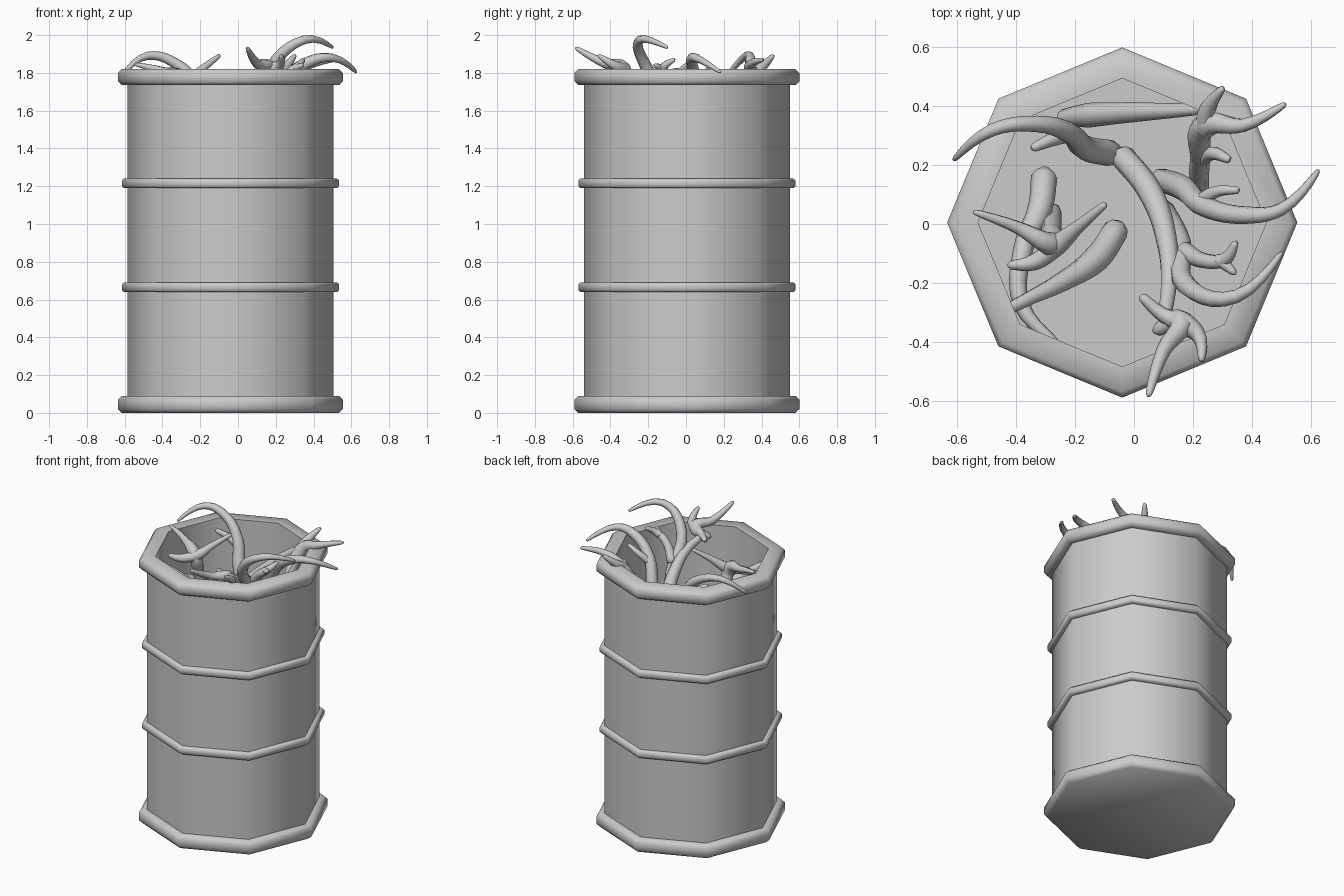
import bpy, bmesh, math

CX, CY = -0.04, 0.005


def lathe(name, profile, closed=False, sides=8):
    """Revolve a (radius, z) profile into an octagonal shell."""
    bm = bmesh.new()
    rings = []
    for r, z in profile:
        rings.append([bm.verts.new((CX + r * math.cos(2 * math.pi * i / sides),
                                    CY + r * math.sin(2 * math.pi * i / sides), z))
                      for i in range(sides)])
    pairs = list(zip(rings, rings[1:]))
    if closed:
        pairs.append((rings[-1], rings[0]))
    else:
        bm.faces.new(rings[0])
        bm.faces.new(rings[-1])
    for a, b in pairs:
        for i in range(sides):
            j = (i + 1) % sides
            bm.faces.new((a[i], a[j], b[j], b[i]))
    bmesh.ops.recalc_face_normals(bm, faces=bm.faces)
    me = bpy.data.meshes.new(name)
    bm.to_mesh(me)
    bm.free()
    ob = bpy.data.objects.new(name, me)
    bpy.context.collection.objects.link(ob)
    smooth(ob, 50)
    return ob


def smooth(ob, angle):
    bpy.ops.object.select_all(action='DESELECT')
    ob.select_set(True)
    bpy.context.view_layer.objects.active = ob
    bpy.ops.object.shade_smooth_by_angle(angle=math.radians(angle))


def antler(name, *tines):
    """Each tine is a list of (x, y, z, radius) points, swept as a tapered tube."""
    cu = bpy.data.curves.new(name, 'CURVE')
    cu.dimensions = '3D'
    cu.bevel_depth = 1.0
    cu.bevel_resolution = 2
    cu.resolution_u = 5
    cu.use_fill_caps = True
    for pts in tines:
        # short rounding point at both ends
        def end(p, q):
            d = [p[k] - q[k] for k in range(3)]
            n = math.sqrt(sum(c * c for c in d))
            return tuple(p[k] + d[k] / n * p[3] * 0.7 for k in range(3)) + (p[3] * 0.4,)
        pts = [end(pts[0], pts[1])] + list(pts) + [end(pts[-1], pts[-2])]
        sp = cu.splines.new('BEZIER')
        sp.bezier_points.add(len(pts) - 1)
        for bp, (x, y, z, r) in zip(sp.bezier_points, pts):
            bp.co = (x, y, z)
            bp.radius = r
            bp.handle_left_type = bp.handle_right_type = 'AUTO'
    ob = bpy.data.objects.new(name, cu)
    bpy.context.collection.objects.link(ob)
    bpy.ops.object.select_all(action='DESELECT')
    ob.select_set(True)
    bpy.context.view_layer.objects.active = ob
    bpy.ops.object.convert(target='MESH')
    smooth(bpy.context.object, 60)


# barrel: base rim, wall, top rim, hollow top with inner floor
lathe("barrel", [(0.575, 0), (0.595, 0.02), (0.595, 0.07), (0.575, 0.09), (0.545, 0.09),
                 (0.545, 1.735), (0.575, 1.735), (0.595, 1.755), (0.595, 1.80),
                 (0.575, 1.82), (0.49, 1.82), (0.49, 1.28)])

# two hoops
for name, z in (("lower_hoop", 0.665), ("upper_hoop", 1.215)):
    lathe(name, [(0.535, z - 0.025), (0.565, z - 0.025), (0.575, z - 0.015),
                 (0.575, z + 0.015), (0.565, z + 0.025), (0.535, z + 0.025)], closed=True)

# antlers leaning out of the barrel
antler("front_antler",
       [(-0.04, 0.23, 1.42, .042), (0.06, 0.10, 1.57, .042), (0.11, -0.05, 1.67, .037),
        (0.12, -0.18, 1.74, .03), (0.105, -0.31, 1.78, .024)],
       [(0.08, -0.36, 1.77, .022), (0.16, -0.33, 1.82, .04), (0.10, -0.43, 1.85, .025),
        (0.05, -0.58, 1.93, .01)],
       [(0.03, -0.25, 1.80, .016), (0.10, -0.31, 1.80, .025), (0.17, -0.34, 1.82, .04),
        (0.22, -0.38, 1.84, .026), (0.23, -0.46, 1.89, .011)])
antler("back_left_antler",
       [(-0.08, 0.24, 1.40, .045), (-0.17, 0.26, 1.56, .042), (-0.22, 0.31, 1.73, .036),
        (-0.33, 0.34, 1.85, .028), (-0.48, 0.32, 1.89, .022), (-0.61, 0.22, 1.79, .008)],
       [(-0.20, 0.31, 1.68, .03), (-0.27, 0.29, 1.74, .024), (-0.34, 0.26, 1.78, .015)])
antler("back_antler",
       [(-0.24, 0.36, 1.36, .03), (-0.15, 0.37, 1.46, .042), (0.0, 0.38, 1.60, .034),
        (0.12, 0.385, 1.70, .026), (0.21, 0.39, 1.76, .02)])
antler("back_right_antler",
       [(0.22, 0.10, 1.36, .035), (0.225, 0.22, 1.60, .034), (0.25, 0.34, 1.78, .044),
        (0.37, 0.335, 1.84, .024), (0.51, 0.405, 1.87, .01)],
       [(0.24, 0.32, 1.77, .036), (0.25, 0.39, 1.82, .028), (0.30, 0.46, 1.89, .011)],
       [(0.23, 0.22, 1.62, .025), (0.27, 0.24, 1.70, .024), (0.32, 0.22, 1.76, .014)])
antler("right_antler",
       [(0.09, 0.15, 1.38, .04), (0.17, 0.12, 1.58, .042), (0.24, 0.06, 1.75, .036),
        (0.38, 0.03, 1.86, .03), (0.50, 0.05, 1.88, .022), (0.625, 0.18, 1.805, .008)],
       [(0.22, 0.07, 1.72, .028), (0.28, 0.11, 1.78, .02), (0.35, 0.115, 1.82, .013)])
antler("front_right_antler",
       [(0.10, 0.05, 1.36, .036), (0.16, -0.07, 1.62, .036), (0.18, -0.21, 1.83, .034),
        (0.35, -0.245, 1.975, .023), (0.50, -0.10, 1.935, .008)],
       [(0.17, -0.09, 1.68, .032), (0.24, -0.125, 1.78, .026), (0.31, -0.12, 1.83, .024),
        (0.345, -0.065, 1.87, .011)],
       [(0.29, -0.12, 1.82, .024), (0.34, -0.165, 1.84, .011)])
antler("left_forked_antler",
       [(-0.28, 0.04, 1.38, .034), (-0.28, -0.03, 1.62, .034), (-0.28, -0.07, 1.76, .042),
        (-0.40, -0.01, 1.81, .022), (-0.54, 0.04, 1.845, .009)],
       [(-0.42, -0.14, 1.74, .014), (-0.34, -0.13, 1.74, .028), (-0.26, -0.07, 1.76, .036),
        (-0.19, -0.01, 1.82, .022), (-0.10, 0.065, 1.89, .011)])
antler("left_beam_antler",
       [(-0.305, 0.16, 1.42, .045), (-0.32, 0.05, 1.50, .042), (-0.375, -0.08, 1.57, .034),
        (-0.38, -0.28, 1.62, .028), (-0.27, -0.40, 1.64, .014)])
antler("front_left_antler",
       [(-0.06, -0.02, 1.40, .044), (-0.13, -0.12, 1.51, .046), (-0.25, -0.20, 1.63, .034),
        (-0.35, -0.25, 1.71, .025), (-0.44, -0.295, 1.77, .02)])
